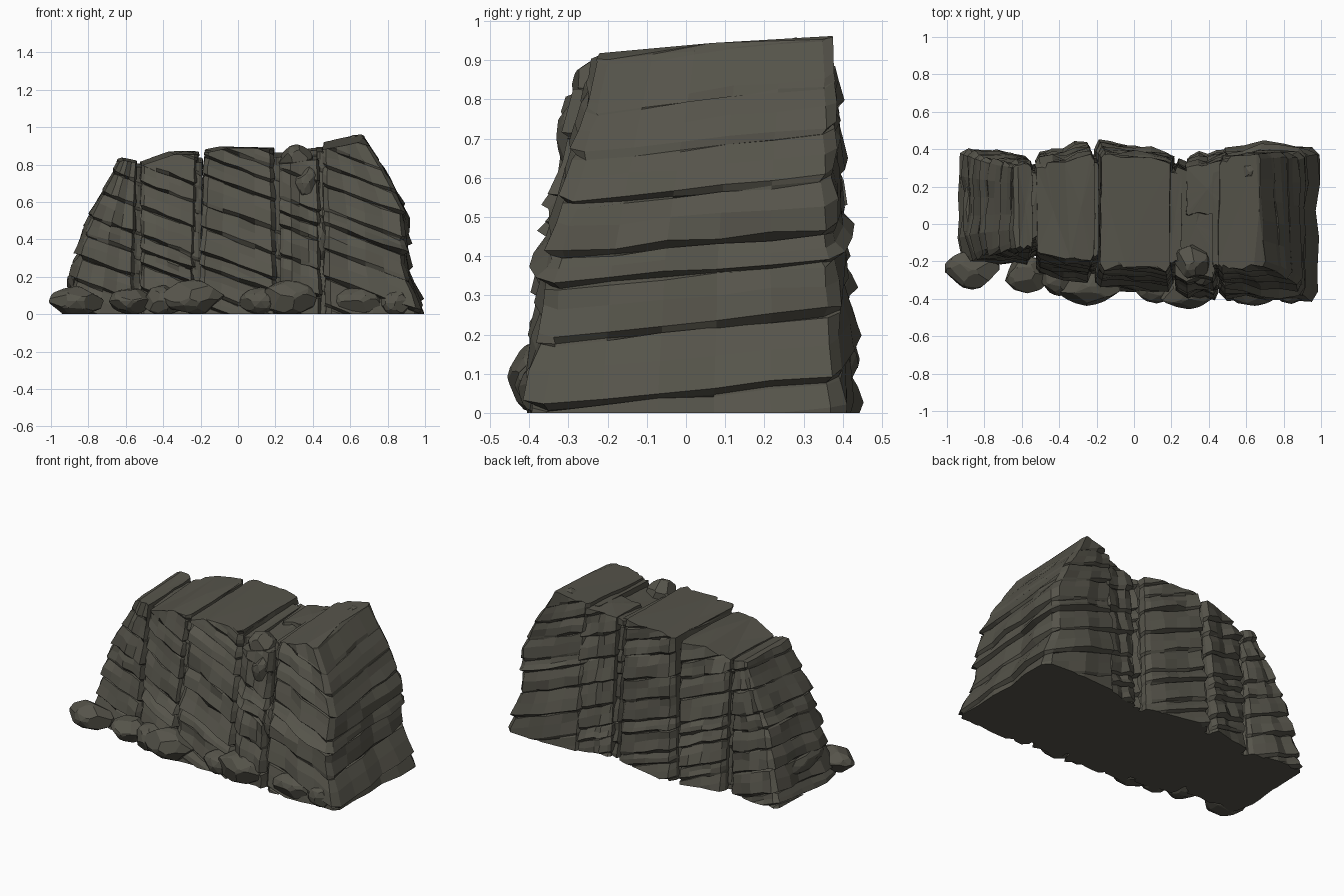
import bpy, bmesh, math, random
from mathutils import Vector, noise
from mathutils.bvhtree import BVHTree

if "Cube" in bpy.data.objects:
    bpy.data.objects.remove(bpy.data.objects["Cube"])

random.seed(7)
stone = bpy.data.materials.new("dark olive stone")
stone.diffuse_color = (0.092, 0.088, 0.069, 1)
stone.use_nodes = True
stone.node_tree.nodes["Principled BSDF"].inputs["Base Color"].default_value = stone.diffuse_color

SLOPE_X, SLOPE_Y = -0.36, 0.09      # dip of the rock strata
parts = []


def lerp(table, z):
    """Piecewise linear lookup of (position, value) pairs."""
    if z <= table[0][0]:
        return table[0][1]
    for (a, va), (b, vb) in zip(table, table[1:]):
        if z <= b:
            return va + (vb - va) * (z - a) / (b - a)
    return table[-1][1]


# Sideways wander of the rear and front walls along x
REAR = [(-.92, .01), (-.55, -.025), (-.5, -.03), (-.22, .025), (-.18, .025),
        (.2, -.025), (.29, -.04), (.42, -.02), (.7, .015), (.97, -.02)]
FRONT = [(-.56, 0), (-.52, .025), (-.22, -.015), (-.18, .01), (.2, -.01), (.24, 0)]


def finish(bm, name):
    bmesh.ops.recalc_face_normals(bm, faces=bm.faces[:])
    mesh = bpy.data.meshes.new(name)
    bm.to_mesh(mesh)
    bm.free()
    mesh.materials.append(stone)
    ob = bpy.data.objects.new(name, mesh)
    bpy.context.collection.objects.link(ob)
    parts.append(ob)
    return ob


def cut(bm, point, normal):
    """Slice away everything on the normal side and cap the hole."""
    bmesh.ops.bisect_plane(bm, geom=bm.verts[:] + bm.edges[:] + bm.faces[:],
                           plane_co=point, plane_no=normal, clear_outer=True)
    bmesh.ops.holes_fill(bm, edges=[e for e in bm.edges if e.is_boundary], sides=0)


# Unit outline with chamfered corners
NX, NY = 5, 6
OUTLINE = [(-0.88 + 1.76 * i / (NX - 1), -1) for i in range(NX)]
OUTLINE += [(1, -0.9 + 1.82 * i / (NY - 1)) for i in range(NY)]
OUTLINE += [(-x, -y) for x, y in OUTLINE]


def column(name, left, right, front, back, tops, lip=0.028, rough=0.012):
    """Stack of tilted strata with overhanging lips, cut flat below and sloped on top."""
    bm = bmesh.new()
    xc = (left[0][1] + right[0][1]) / 2
    steady = [random.uniform(-1.2, 1) * rough for _ in OUTLINE]
    levels, s = [], -0.45
    while s < 1.45:
        h = random.choice((0.075, 0.1, 0.13, 0.15))
        out = random.uniform(0.3, 1) * lip
        levels += [(s, -lip * 0.5, s), (s + 0.016, out, s),
                   (s + h * 0.6, out * random.uniform(0.1, 0.9), s), (s + h - 0.003, -lip * 0.2, s)]
        s += h
    rings = []
    for s, out, layer in levels:
        ring = []
        for (u, v), fixed in zip(OUTLINE, steady):
            x, y = xc + u * (right[0][1] - xc), v * 0.36
            for _ in range(3):
                z = s + SLOPE_X * (x - xc) + SLOPE_Y * y
                l, r, f, b = (lerp(t, z) for t in (left, right, front, back))
                x = (l + r) / 2 + u * (r - l) / 2
                f, b = f + lerp(FRONT, x), b + lerp(REAR, x)
                y = (f + b) / 2 + v * (b - f) / 2
            # Lips fade in and out along each layer
            wave = noise.noise(Vector((x * 5, y * 5, layer * 9)))
            d = out * max(0.1, 0.8 + 1.2 * wave) + fixed + random.uniform(-1, 1) * rough * 0.8
            n = Vector((u ** 5, v ** 5))
            n = n.normalized() if n.length else n
            # Outer ends are smoother near the top, crevice walls are nearly flat
            end = (l < -0.6 and u < 0) or (r > 0.6 and u > 0)
            side = (0.9 if z < 0.6 else 0.35) if end else 0.35
            ring.append(bm.verts.new((x + n.x * d * side, y + n.y * d,
                                      z + random.uniform(-1, 1) * rough * 0.5)))
        rings.append(ring)
    for a, b in zip(rings, rings[1:]):
        for i in range(len(a)):
            j = (i + 1) % len(a)
            bm.faces.new((a[i], a[j], b[j], b[i]))
    bm.faces.new(rings[0][::-1])
    bm.faces.new(rings[-1])
    for x, z, sx, sy in tops:
        cut(bm, (x, 0, z), (-sx, -sy, 1))
    # Uneven weathered top
    bm.normal_update()
    for f in [f for f in bm.faces if f.normal.z > 0.8 and f.calc_area() > 0.02]:
        bmesh.ops.poke(bm, faces=[f], offset=random.uniform(-0.012, 0.012))
    cut(bm, (0, 0, 0), (0, 0, -1))
    return finish(bm, name)


def flat(v0, v1):
    return [(0, v0), (0.9, v1)]


# Five main columns
column("left_column",
       [(0, -.92), (.2, -.875), (.45, -.82), (.62, -.74), (.83, -.63)], flat(-.56, -.54),
       flat(-.21, -.12), flat(.39, .33), [(-.62, .825, .3, .04), (-.58, .82, -.2, .03)])
column("left_middle_column", flat(-.52, -.52), flat(-.245, -.21),
       flat(-.30, -.18), flat(.41, .34), [(-.38, .85, .35, .05), (-.3, .86, 0, .03)])
column("centre_column", flat(-.21, -.175), flat(.21, .19),
       flat(-.36, -.23), flat(.41, .36), [(-.1, .885, .2, .03), (.05, .89, -.02, .01)])
column("right_middle_column", flat(.235, .22), flat(.44, .43),
       [(0, -.38), (.38, -.365), (.46, -.34), (.9, -.27)], flat(.37, .31),
       [(.3, .84, .12, .1), (.38, .86, -.25, .06)])
column("right_column", flat(.47, .455),
       [(0, .98), (.12, .95), (.25, .90), (.55, .895), (.75, .80), (.94, .675)],
       [(0, -.40), (.38, -.36), (.9, -.23)], flat(.41, .36),
       [(.5, .905, .2, .07), (.66, .93, -.3, .08)], lip=0.026)
column("right_rear_shoulder", flat(.29, .28), flat(.50, .50),
       flat(.05, .05), flat(.40, .35), [(.42, .875, .12, .04)])

# Recessed rock that backs the crevices
for i, (x, f) in enumerate(((-.54, -.19), (-.228, -.27), (.215, -.31), (.45, -.34))):
    column(f"crevice_fill_{i + 1}", flat(x - .04, x - .03), flat(x + .03, x + .04),
           flat(f, f + .12), flat(.35, .30), [(x, .79 + .03 * i, 0, .05)], lip=0.006, rough=0.005)


def boulder(name, loc, size, turn=0.0):
    """Faceted lump made by slicing a sphere with random planes."""
    bm = bmesh.new()
    bmesh.ops.create_icosphere(bm, subdivisions=2, radius=1.06)
    for _ in range(14):
        n = Vector((random.uniform(-1, 1), random.uniform(-1, 1), random.uniform(-.7, 1))).normalized()
        cut(bm, n * random.uniform(0.8, 0.93), n)
    bmesh.ops.dissolve_limit(bm, angle_limit=0.3, verts=bm.verts[:], edges=bm.edges[:])
    c, s = math.cos(turn), math.sin(turn)
    for v in bm.verts:
        x, y, z = (v.co[k] * size[k] for k in range(3))
        v.co = (loc[0] + x * c - y * s, loc[1] + x * s + y * c, loc[2] + z)
    cut(bm, (0, 0, 0), (0, 0, -1))
    return finish(bm, name)


# Fallen boulders along the front foot
for i, (x, y, z, rx, ry, rz) in enumerate((
        (-.865, -.245, .07, .145, .10, .075), (-.57, -.27, .07, .12, .095, .07),
        (-.40, -.29, .07, .12, .09, .08), (-.24, -.335, .09, .17, .10, .09),
        (.12, -.34, .07, .11, .08, .07), (.27, -.37, .09, .15, .085, .09),
        (.64, -.355, .065, .14, .08, .075), (.85, -.345, .06, .11, .08, .075))):
    boulder(f"foot_boulder_{i + 1}", (x, y, z), (rx, ry, rz))

# Rubble wedged on the ledges
for i, (x, y, z, rx, ry, rz, turn) in enumerate((
        (.31, -.20, .82, .09, .10, .085, .4), (.37, -.26, .70, .07, .07, .10, .9),
        (.44, -.28, .40, .05, .07, .12, 0), (-.88, .05, .17, .035, .18, .055, 0),
        (.62, .28, .905, .08, .07, .05, .3))):
    boulder(f"ledge_rubble_{i + 1}", (x, y, z), (rx, ry, rz), turn)


def inside(tree, p):
    """Odd number of crossings in most of three directions means the point is buried."""
    votes = 0
    for d in (Vector((.31, .17, .93)), Vector((-.83, .21, .52)), Vector((.4, -.77, .49))):
        q, hits = p.copy(), 0
        while hits < 60:
            hit = tree.ray_cast(q, d)[0]
            if hit is None:
                break
            hits, q = hits + 1, hit + d * 1e-5
        votes += hits % 2
    return votes >= 2


# Drop faces buried completely inside a neighbouring part
trees = {}
for ob in parts:
    bm = bmesh.new()
    bm.from_mesh(ob.data)
    trees[ob] = BVHTree.FromBMesh(bm)
    bm.free()
for ob in parts:
    bm = bmesh.new()
    bm.from_mesh(ob.data)
    others = [t for o, t in trees.items() if o != ob]
    buried = {v for v in bm.verts if v.co.z > 0.001 and any(inside(t, v.co) for t in others)}
    hidden = [f for f in bm.faces if all(v in buried for v in f.verts)
              and any(inside(t, f.calc_center_median()) for t in others)]
    bmesh.ops.delete(bm, geom=hidden, context='FACES')
    bm.to_mesh(ob.data)
    bm.free()
